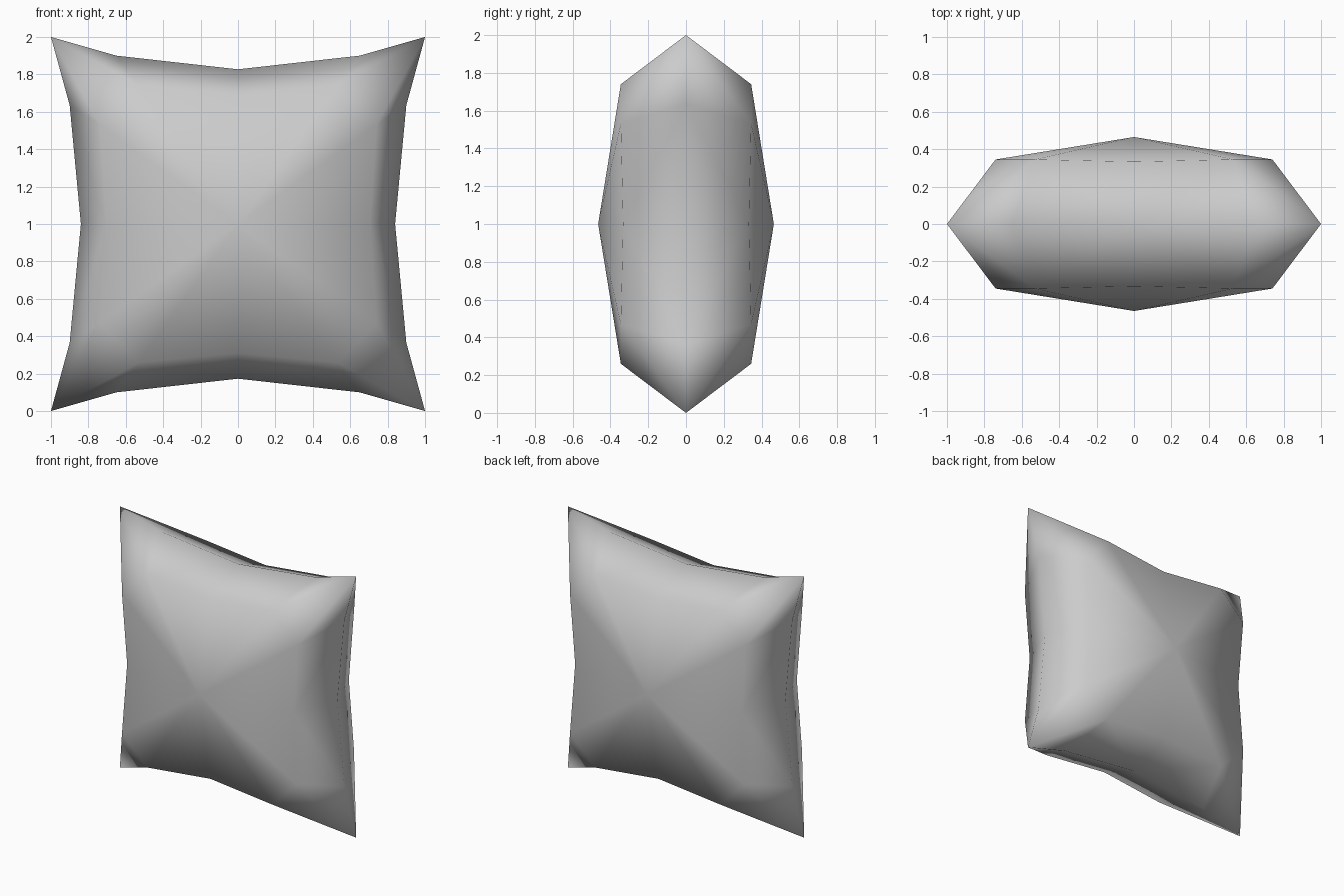
import bpy
import bmesh

cube = bpy.data.objects.get("Cube")
if cube:
    bpy.data.objects.remove(cube, do_unlink=True)

# Plain grey fabric
GREY = (0.6, 0.6, 0.6, 1.0)
fabric = bpy.data.materials.new("grey_fabric")
fabric.use_nodes = True
fabric.diffuse_color = GREY
shader = next(n for n in fabric.node_tree.nodes if n.type == 'BSDF_PRINCIPLED')
shader.inputs["Base Color"].default_value = GREY
shader.inputs["Roughness"].default_value = 0.8

# One eighth of the cushion: upper left part of the front half
points = {
    "centre": (0, -0.465, 0),
    "side_mid": (0.705, -0.333, 0),
    "side_shoulder": (0.74, -0.345, 0.53),
    "top_shoulder": (0.53, -0.345, 0.74),
    "top_mid": (0, -0.333, 0.69),
    "side_seam_mid": (0.84, 0, 0),
    "side_seam": (0.9, 0, 0.635),
    "corner": (1, 0, 1),
    "top_seam": (0.65, 0, 0.9),
    "top_seam_mid": (0, 0, 0.827),
}
patches = [
    # Puffed middle
    "centre side_mid side_shoulder",
    "centre side_shoulder top_shoulder",
    "centre top_shoulder top_mid",
    # Slopes down to the seam and the pointed corner
    "side_mid side_seam_mid side_seam side_shoulder",
    "side_shoulder side_seam corner",
    "side_shoulder corner top_shoulder",
    "top_shoulder corner top_seam",
    "top_shoulder top_seam top_seam_mid top_mid",
]

bm = bmesh.new()
verts = {name: bm.verts.new(co) for name, co in points.items()}
for patch in patches:
    face = bm.faces.new([verts[name] for name in patch.split()])
    face.smooth = True
mesh = bpy.data.meshes.new("cushion")
bm.to_mesh(mesh)
bm.free()
mesh.materials.append(fabric)

cushion = bpy.data.objects.new("cushion", mesh)
cushion.location.z = 1
bpy.context.collection.objects.link(cushion)

# Mirror to all eight parts, welded along the seam
mirror = cushion.modifiers.new("all_sides", 'MIRROR')
mirror.use_axis = (True, True, True)
mirror.use_mirror_merge = True
mirror.merge_threshold = 0.001
